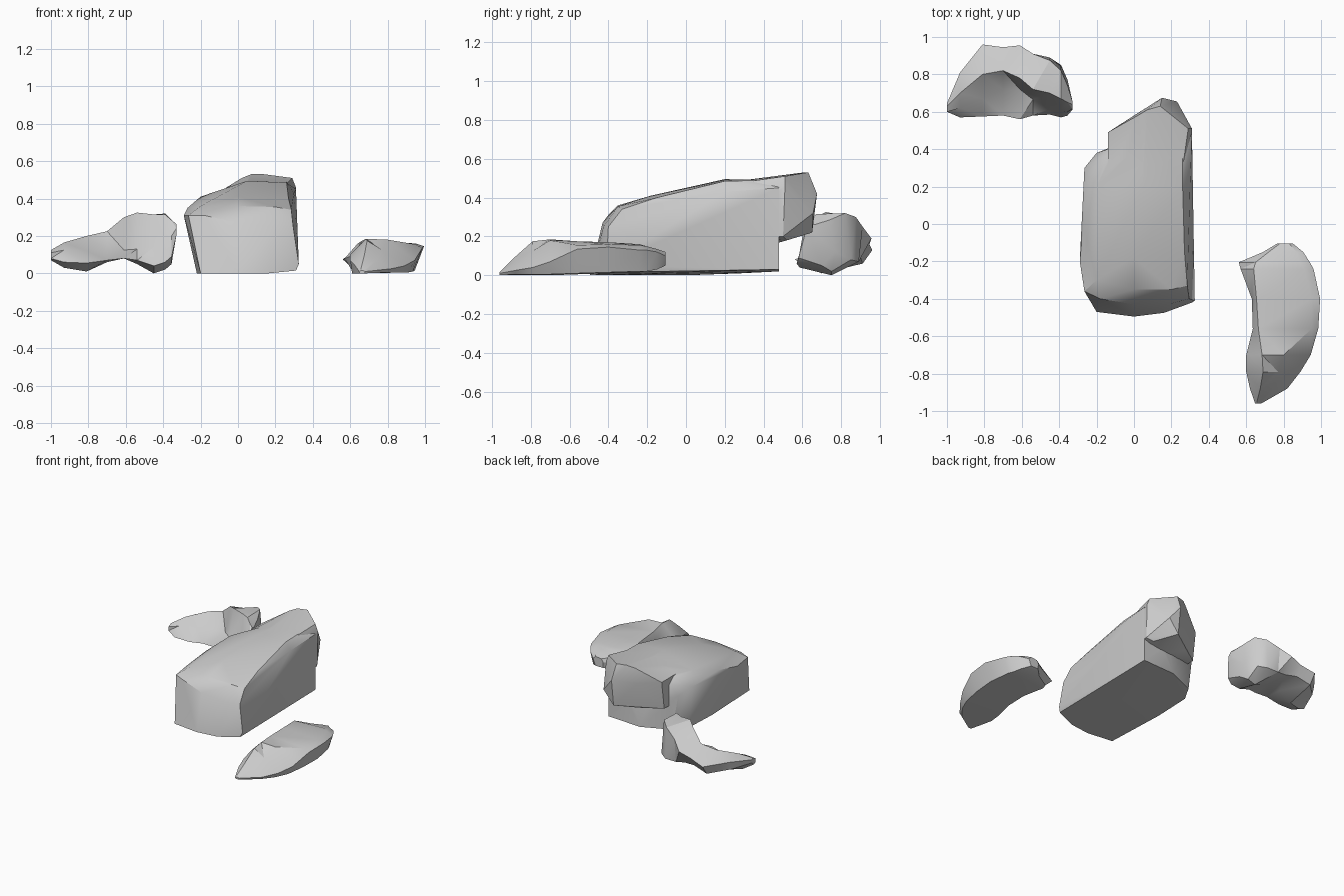
import bpy, bmesh, math


def finish(bm, name):
    bmesh.ops.recalc_face_normals(bm, faces=bm.faces)
    me = bpy.data.meshes.new(name)
    bm.to_mesh(me)
    bm.free()
    ob = bpy.data.objects.new(name, me)
    bpy.context.collection.objects.link(ob)
    return ob


def smooth(ob, angle=28):
    bpy.ops.object.select_all(action='DESELECT')
    ob.select_set(True)
    bpy.context.view_layer.objects.active = ob
    bpy.ops.object.shade_smooth_by_angle(angle=math.radians(angle))


def hull(name, pts):
    bm = bmesh.new()
    for p in pts:
        bm.verts.new(p)
    res = bmesh.ops.convex_hull(bm, input=bm.verts)
    junk = [v for v in res["geom_interior"] if isinstance(v, bmesh.types.BMVert)]
    bmesh.ops.delete(bm, geom=junk, context='VERTS')
    return finish(bm, name)


def loft(name, stations, axis):
    """Skin six-sided sections placed along x or y."""
    bm = bmesh.new()
    rings = []
    for t, sec in stations:
        rings.append([bm.verts.new((t, a, z) if axis == 'x' else (a, t, z)) for a, z in sec])
    n = len(rings[0])
    for r, s in zip(rings, rings[1:]):
        for i in range(n):
            j = (i + 1) % n
            bm.faces.new((r[i], r[j], s[j], s[i]))
    bm.faces.new(rings[0])
    bm.faces.new(rings[-1])
    bmesh.ops.triangulate(bm, faces=[f for f in bm.faces if len(f.verts) == 4])
    return finish(bm, name)


# large boulder: main mass
big = hull("large_rock", [
    (-.20, -.47, .0), (0, -.495, .0), (.16, -.475, .0), (.31, -.42, .015), (.325, -.41, .05),
    (.31, .48, .03), (.05, .48, .02), (-.16, .39, .02), (-.22, .28, .01), (-.22, 0, .0),
    (-.29, -.2, .31), (-.265, -.36, .31), (-.27, 0, .35), (-.265, .3, .34), (-.2, .38, .28),
    (-.14, .40, .36), (-.18, -.40, .31), (0, -.43, .27), (.2, -.425, .25), (.295, -.40, .25),
    (-.2, -.30, .36), (0, -.35, .36), (.2, -.35, .355), (.285, -.33, .34), (-.2, .2, .41),
    (.27, -.15, .40), (0, -.18, .41), (.05, .2, .495), (.26, .2, .485), (.30, .2, .43),
    (.26, .45, .49), (.31, .48, .45), (.05, .44, .49), (.31, .48, .15),
])
# large boulder: overhanging back
back = hull("rock_back", [
    (-.14, .49, .41), (-.14, .46, .20), (-.14, .2, .2), (-.14, .25, .41), (.02, .58, .51),
    (.07, .61, .53), (.14, .63, .53), (.29, .51, .51), (.31, .51, .46), (.31, .50, .20),
    (.30, .2, .2), (.26, .3, .48), (.05, .3, .49), (.15, .675, .42), (.23, .655, .32),
    (.15, .65, .22), (0, .58, .40), (0, .54, .20), (.26, .52, .18), (.1, .45, .16),
])
mod = big.modifiers.new("join_back", 'BOOLEAN')
mod.operation = 'UNION'
mod.solver = 'EXACT'
mod.object = back
bpy.context.view_layer.objects.active = big
big.select_set(True)
bpy.ops.object.modifier_apply(modifier=mod.name)
bpy.data.objects.remove(back)
smooth(big)

# flat curved rock at front right: sections are (x, z)
flat = loft("flat_rock", [
    (-.96, [(.65, .0), (.648, .01), (.655, .015), (.67, .015), (.68, .01), (.675, .0)]),
    (-.88, [(.63, .0), (.62, .05), (.675, .095), (.74, .07), (.82, .025), (.80, .005)]),
    (-.79, [(.61, .0), (.60, .07), (.69, .175), (.77, .125), (.89, .04), (.87, .005)]),
    (-.70, [(.62, .0), (.60, .10), (.685, .185), (.80, .18), (.945, .07), (.91, .005)]),
    (-.56, [(.65, .005), (.635, .12), (.665, .175), (.95, .155), (.985, .135), (.935, .01)]),
    (-.40, [(.65, .01), (.63, .10), (.655, .17), (.95, .16), (.995, .145), (.945, .015)]),
    (-.24, [(.61, .015), (.57, .08), (.64, .16), (.91, .155), (.96, .13), (.92, .02)]),
    (-.205, [(.62, .02), (.56, .075), (.65, .145), (.89, .15), (.94, .13), (.905, .02)]),
    (-.15, [(.72, .03), (.69, .09), (.72, .125), (.87, .135), (.905, .12), (.88, .03)]),
    (-.105, [(.77, .05), (.765, .09), (.78, .115), (.83, .12), (.85, .10), (.83, .05)]),
], 'y')
smooth(flat)

# humped arched rock at back left: sections are (y, z)
hump = loft("humped_rock", [
    (-1.0, [(.60, .08), (.60, .11), (.63, .125), (.645, .115), (.64, .09), (.62, .07)]),
    (-.93, [(.57, .06), (.62, .125), (.70, .165), (.81, .14), (.79, .08), (.65, .03)]),
    (-.81, [(.575, .055), (.67, .12), (.80, .20), (.96, .13), (.91, .06), (.70, .01)]),
    (-.70, [(.58, .07), (.72, .12), (.82, .225), (.945, .16), (.90, .09), (.72, .06)]),
    (-.61, [(.56, .08), (.72, .125), (.78, .30), (.955, .19), (.88, .08), (.72, .08)]),
    (-.54, [(.58, .07), (.665, .13), (.72, .325), (.91, .25), (.89, .07), (.72, .05)]),
    (-.45, [(.585, .04), (.615, .14), (.70, .315), (.875, .30), (.89, .07), (.75, .0)]),
    (-.39, [(.57, .06), (.605, .19), (.67, .315), (.82, .32), (.85, .08), (.75, .02)]),
    (-.355, [(.58, .09), (.60, .20), (.65, .285), (.74, .285), (.77, .12), (.70, .05)]),
    (-.33, [(.61, .20), (.615, .24), (.64, .265), (.66, .26), (.66, .22), (.64, .20)]),
], 'x')
smooth(hump)
